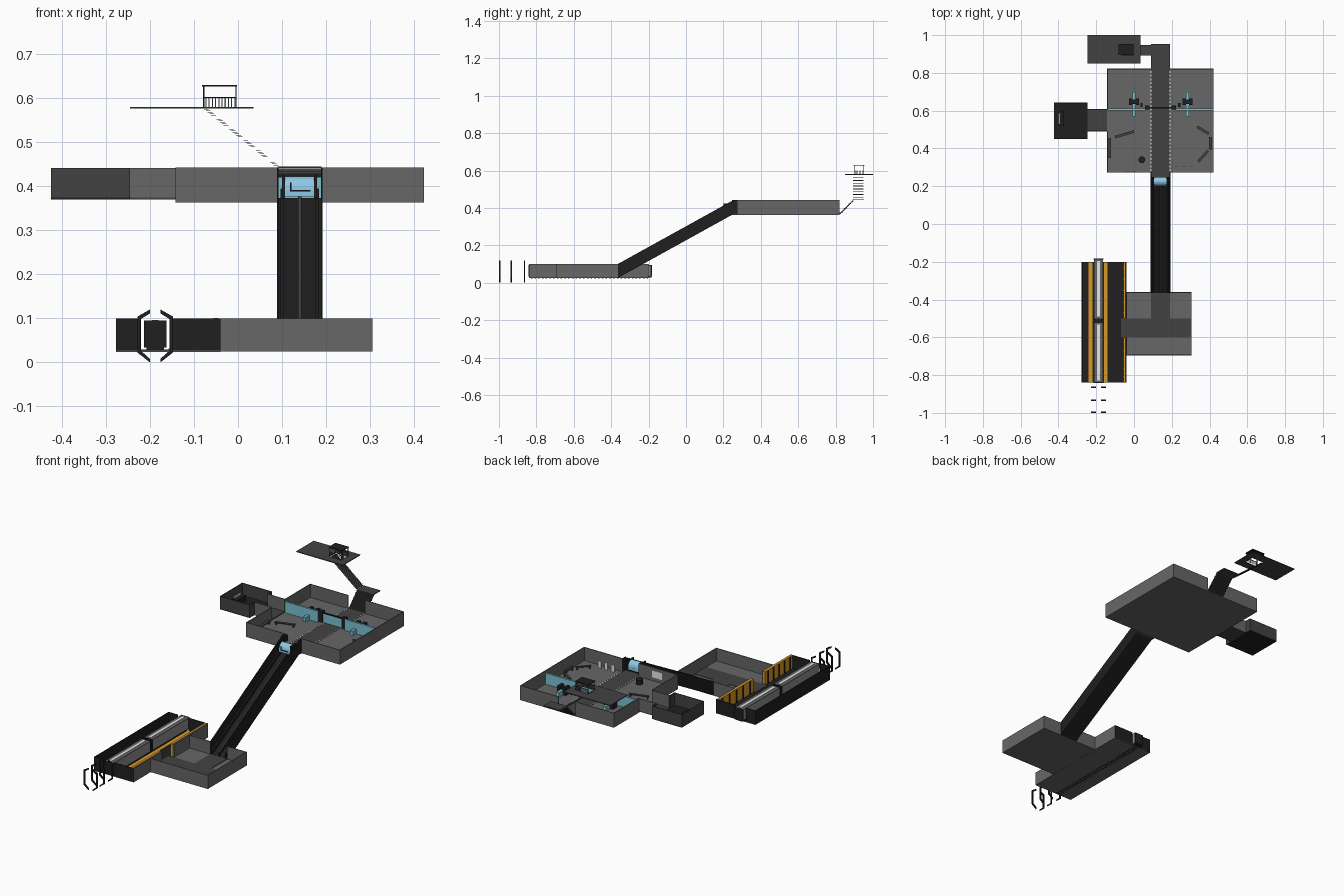
import bpy, bmesh, math
from mathutils import Matrix

if "Cube" in bpy.data.objects:
    bpy.data.objects.remove(bpy.data.objects["Cube"])

def mat(name, r, g, b):
    m = bpy.data.materials.new(name)
    m.diffuse_color = (r, g, b, 1)
    m.use_nodes = True
    m.node_tree.nodes["Principled BSDF"].inputs["Base Color"].default_value = m.diffuse_color
    return m

GREY = mat("concrete_grey", .135, .135, .135)
DARK = mat("dark_floor", .055, .055, .055)
BLACK = mat("black_metal", .014, .014, .014)
STEEL = mat("train_steel", .27, .27, .27)
WHITE = mat("white", .8, .8, .8)
BLUE = mat("blue_glass", .27, .58, .78)
TEAL = mat("teal_glass", .2, .54, .65)
ORANGE = mat("orange_panel", .7, .32, .02)

def finish(name, bm, m):
    bmesh.ops.recalc_face_normals(bm, faces=bm.faces)
    me = bpy.data.meshes.new(name)
    bm.to_mesh(me)
    bm.free()
    me.materials.append(m)
    ob = bpy.data.objects.new(name, me)
    bpy.context.collection.objects.link(ob)
    return ob

def boxes(name, m, *items):
    """One object from boxes (x0, x1, y0, y1, z0, z1)."""
    bm = bmesh.new()
    for x0, x1, y0, y1, z0, z1 in items:
        bmesh.ops.create_cube(bm, size=1, matrix=Matrix.Translation(((x0+x1)/2, (y0+y1)/2, (z0+z1)/2))
                              @ Matrix.Diagonal((x1-x0, y1-y0, z1-z0, 1)))
    return finish(name, bm, m)

def prism(name, m, pts, a, b, axis):
    """Extrude a profile along x (profile yz) or y (profile xz)."""
    put = (lambda p, t: (t, p[0], p[1])) if axis == 'x' else (lambda p, t: (p[0], t, p[1]))
    bm = bmesh.new()
    lo, hi = ([bm.verts.new(put(p, t)) for p in pts] for t in (a, b))
    n = len(pts)
    bm.faces.new(lo)
    bm.faces.new(hi)
    for i in range(n):
        bm.faces.new((lo[i], lo[(i+1) % n], hi[(i+1) % n], hi[i]))
    return finish(name, bm, m)

T = .004  # wall thickness

def wall_x(x, spans, z0, z1):
    return [(x, x+T, a, b, z0, z1) for a, b in spans]

def wall_y(y, spans, z0, z1):
    return [(a, b, y, y+T, z0, z1) for a, b in spans]

# ---- platform hall ----
L, R, F, B = -.277, -.04, -.84, -.2
boxes("platform_slab", GREY, (L, R, F, B, .024, .027))
boxes("platform_floor", BLACK, (L, R, F, B, .027, .029))
ends = [(L, -.22), (-.156, R)]
boxes("platform_walls", BLACK, *wall_x(L, [(F, B)], .025, .1), *wall_y(F, ends, .025, .1),
      *wall_y(B-T, ends, .025, .1))
panels = [(F+T, -.6), (-.5, B-T)]
boxes("platform_outer_wall", GREY, *wall_x(R-T+.0005, [(F+.001, -.6), (-.5, B-.001)], .025, .099))
boxes("orange_wall_panels", ORANGE, *[(-.056, R-T, a, b, .029, .101) for a, b in panels])
boxes("panel_ribs", BLACK, *[(-.059, -.056, a + (b-a)*(i+.5)/5 - .004, a + (b-a)*(i+.5)/5 + .004, .029, .098)
                             for a, b in panels for i in range(5)])
boxes("platform_edge_stripes", ORANGE, (-.24, -.221, F+T, B-T, .029, .032), (-.158, -.139, F+T, B-T, .029, .032))
boxes("track_sleepers", BLACK, *[(-.203, -.173, F+.01+i*.02, F+.018+i*.02, .0232, .025) for i in range(32)])

# ---- train: two cars with grey roofs and a light roof strip ----
for k, (a, b) in enumerate([(-.84, -.52), (-.503, -.185)]):
    n = f"car_{k+1}"
    boxes(n + "_body", STEEL, (-.213, -.163, a, b, .036, .09))
    boxes(n + "_roof", GREY, (-.213, -.163, a, b, .09, .0945))
    boxes(n + "_ends", BLACK, (-.2135, -.1625, a-.002, a+.004, .034, .095),
          (-.2135, -.1625, b-.004, b+.002, .034, .095))
    boxes(n + "_roof_strip", WHITE, (-.195, -.181, a+.012, b-.012, .0945, .0965))
    boxes(n + "_underframe", BLACK, (-.208, -.168, a, b, .029, .036))
boxes("car_coupling", BLACK, (-.207, -.169, -.52, -.503, .036, .09))

# ---- tunnel rings (two half brackets each) ----
prof = [(.012, .12), (.04, .104), (.04, .022), (.012, 0), (.012, .008), (.033, .027), (.033, .098), (.012, .111)]
for i, y in enumerate((-1, -.937, -.867)):
    for s, nm in ((-1, "left"), (1, "right")):
        prism(f"tunnel_ring_{i+1}_{nm}", BLACK, [(-.188 + s*px, z) for px, z in prof], y, y+.007, 'y')

# ---- lower hall ----
boxes("lower_hall_floor", GREY, (R, .305, -.695, -.36, .025, .03))
boxes("lower_hall_walls", GREY, *wall_y(-.695, [(R, .305)], .025, .099), *wall_x(.301, [(-.695, -.36)], .025, .099),
      *wall_y(-.364, [(R, .09), (.19, .305)], .025, .099), *wall_x(R, [(-.695, -.6), (-.5, -.36)], .025, .099))
boxes("lower_hall_walkway", DARK, (-.07, .301, -.6, -.5, .03, .0325), (.09, .19, -.5, -.36, .03, .0325))

# ---- escalator ----
def slope(name, m, x0, x1, lo, hi, y0=-.365, y1=.25):
    f = lambda y: .025 + (y + .365) * .34/.615
    prism(name, m, [(y0, f(y0)+lo), (y1, f(y1)+lo), (y1, f(y1)+hi), (y0, f(y0)+hi)], x0, x1, 'x')
slope("escalator_base", BLACK, .088, .192, 0, .008)
slope("escalator_wall_left", BLACK, .088, .092, 0, .075)
slope("escalator_wall_right", BLACK, .188, .192, 0, .075)
for i, x in enumerate((.1, .14, .18)):
    slope(f"balustrade_{i+1}", BLACK, x-.003, x+.003, .008, .026)
    slope(f"handrail_{i+1}", DARK if i == 1 else BLACK, x-.004, x+.004, .026, .03)
boxes("escalator_landing", DARK, (.088, .192, .245, .275, .363, .371))
boxes("escalator_landing_sides", BLACK, (.088, .092, .245, .275, .363, .441), (.188, .192, .245, .275, .363, .441))
arc = [(.225 + .025*math.cos(math.pi*i/12), .39 + .032*math.sin(math.pi*i/12)) for i in range(13)]
prism("glass_hood", BLUE, [(.25, .376)] + arc + [(.2, .376)], .107, .172, 'x')
boxes("glass_hood_frame", BLACK, (.1, .107, .2, .25, .372, .424), (.172, .179, .2, .25, .372, .424))
boxes("glass_hood_rail", BLACK, (.118, .165, .196, .2, .388, .391), (.118, .121, .196, .2, .388, .408))

# ---- upper hall ----
X0, X1, Y0, Y1, Z0, Z1 = -.142, .422, .272, .822, .363, .442
gap = [(X0, .09), (.19, X1)]
boxes("upper_hall_floor", GREY, (X0, X1, Y0, Y1, Z0, .37))
boxes("upper_hall_walls", GREY, *wall_y(Y0, gap, Z0, Z1), *wall_y(Y1-T, gap, Z0, Z1),
      *wall_x(X1-T, [(Y0, Y1)], Z0, Z1), *wall_x(X0, [(Y0, .49), (.605, Y1)], Z0, Z1))
boxes("upper_hall_walkway", DARK, (.09, .19, Y0, Y1, .37, .372))
boxes("walkway_dots", WHITE, *[(x-.002, x+.002, .28+i*.02, .291+i*.02, .37, .373)
                               for x in (.09, .19) for i in range(27)])
# glass partition and ticket gates
boxes("glass_partition", TEAL, (X0+T, .06, .601, .611, .37, .43), (.22, X1-T, .601, .611, .37, .43))
boxes("gate_glass", TEAL, (.082, .198, .612, .617, .372, .42))
boxes("gate_posts", BLACK, (.058, .082, .607, .628, .372, .432), (.198, .222, .607, .628, .372, .432))
boxes("gate_bar", BLACK, (.08, .2, .611, .619, .42, .426))
boxes("gate_readers", BLACK, (.034, .046, .62, .64, .37, .4), (.234, .246, .62, .64, .37, .4))
for i, x in enumerate((0, .283)):
    boxes(f"ticket_screen_{i+1}", TEAL, (x-.008, x+.008, .57, .7, .37, .395))
    boxes(f"ticket_machine_{i+1}", BLACK, (x-.026, x-.009, .63, .665, .37, .412), (x+.009, x+.026, .63, .665, .37, .412),
          (x-.01, x+.01, .635, .66, .395, .405))
# benches
for i, (xa, ya, xb, yb) in enumerate([(-.1, .46, 0, .49), (-.128, .35, -.128, .455), (.335, .515, .395, .478),
                                      (.405, .395, .405, .46), (.34, .33, .392, .388)]):
    ln = math.hypot(xb-xa, yb-ya)
    ob = boxes(f"bench_{i+1}", DARK, (-ln/2, ln/2, -.007, .007, .012, .016),
               (-ln/2+.005, -ln/2+.01, -.006, .006, 0, .012), (ln/2-.01, ln/2-.005, -.006, .006, 0, .012))
    ob.location = ((xa+xb)/2, (ya+yb)/2, .37)
    ob.rotation_euler.z = math.atan2(yb-ya, xb-xa)
# bin, map and standing posters
bm = bmesh.new()
bmesh.ops.create_cone(bm, cap_ends=True, segments=16, radius1=.018, radius2=.018, depth=.025,
                      matrix=Matrix.Translation((.042, .34, .3825)))
finish("round_bin", bm, BLACK)
boxes("wall_map", WHITE, (-.05, .01, Y0+T, Y0+T+.003, .39, .428))
boxes("standing_posters", WHITE, *[(x, x+.02, .304, .308, .372, .41) for x in (.215, .255, .295)])

# ---- side corridor and side room ----
boxes("side_corridor_floor", DARK, (-.245, X0, .49, .608, .37, .374))
boxes("side_corridor_walls", GREY, *wall_y(.49, [(-.245, X0)], .37, .441), *wall_y(.604, [(-.245, X0)], .37, .441))
boxes("side_room_floor", BLACK, (-.424, -.245, .45, .642, .37, .374))
boxes("side_room_walls", DARK, *wall_y(.45, [(-.424, -.245)], .37, .441), *wall_y(.638, [(-.424, -.245)], .37, .441),
      *wall_x(-.424, [(.45, .642)], .37, .441), *wall_x(-.249, [(.45, .49), (.608, .642)], .37, .441))
boxes("side_room_desk", BLACK, (-.4, -.37, .52, .595, .374, .405))
boxes("side_room_screen", WHITE, (-.399, -.393, .53, .588, .405, .415))

# ---- exit stairs ----
boxes("stairs_lower", DARK, *[(.09, .19, Y1+i*.006, Y1+.0075+i*.006, .368+i*.006, .3745+i*.006) for i in range(12)])
boxes("stairs_landing", DARK, (.09, .19, .89, .952, .441, .445))
boxes("stairs_upper", DARK, *[(.081-i*.00405, .0915-i*.00405, .893, .948, .447+i*.00325, .4478+i*.00325)
                              for i in range(40)])

# ---- street level with stair opening ----
boxes("street_slab", DARK, (-.245, -.08, .85, 1, .576, .58), (-.003, .035, .85, 1, .576, .58),
      (-.08, -.003, .85, .893, .576, .58), (-.08, -.003, .95, 1, .576, .58))
boxes("entrance_roof", BLACK, (-.082, -.002, .895, .954, .626, .63))
boxes("entrance_posts", BLACK, *[(x, x+.003, y, y+.003, .58, .626) for x in (-.079, -.006) for y in (.897, .949)])
boxes("entrance_railing", STEEL, *[(-.074+i*.0073, -.0715+i*.0073, y, y+.002, .58, .6)
                                   for i in range(10) for y in (.898, .949)],
      *[(-.005, -.003, .903+i*.0075, .9055+i*.0075, .58, .6) for i in range(6)])
boxes("railing_rails", BLACK, (-.078, -.003, .897, .9, .6, .602), (-.078, -.003, .949, .952, .6, .602))
